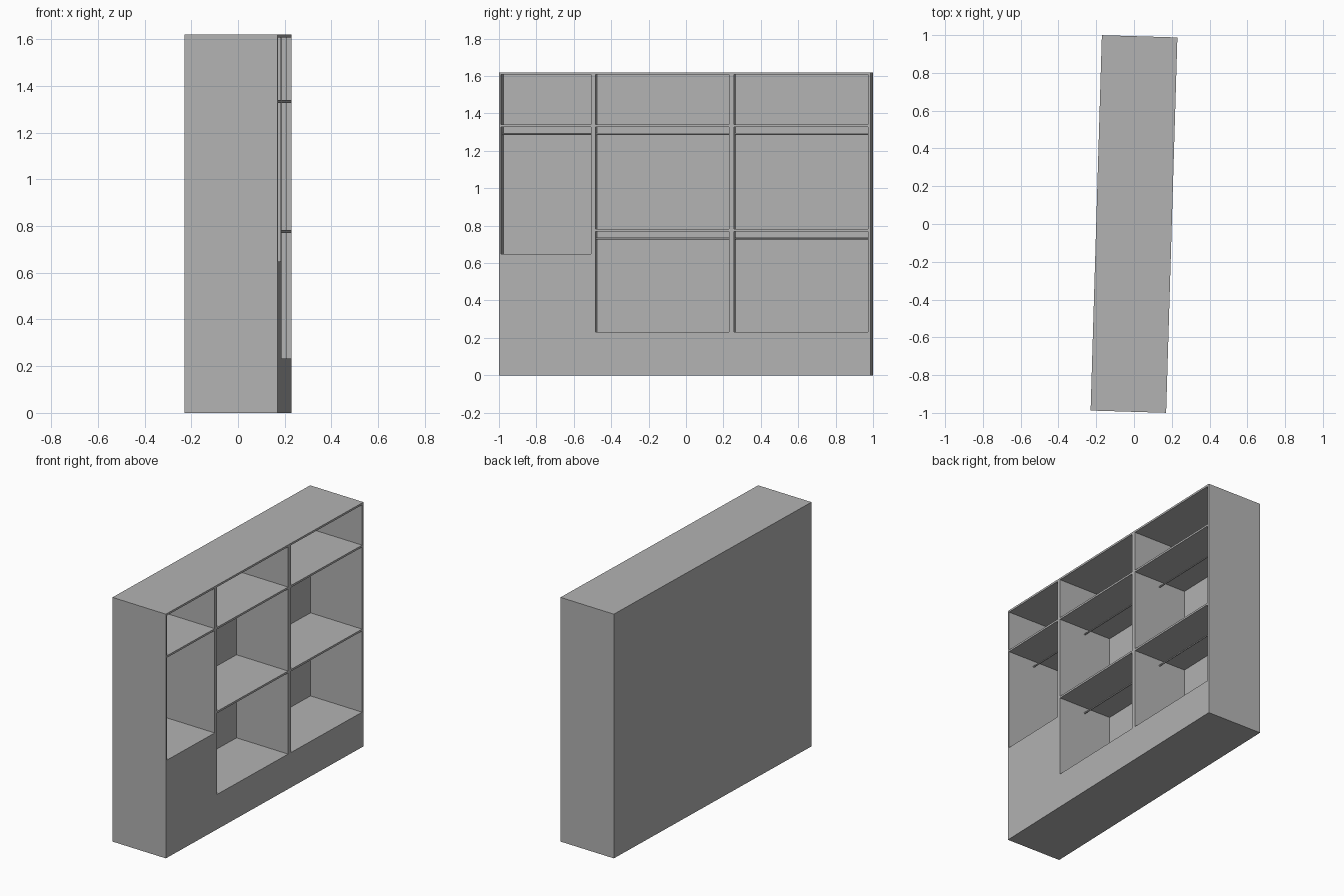
import bpy
import math

if "Cube" in bpy.data.objects:
    bpy.data.objects.remove(bpy.data.objects["Cube"])

TURN = math.radians(-1.72)      # slight turn of the whole cabinet
DEPTH, LENGTH, HEIGHT = 0.40, 1.988, 1.62
FRONT = DEPTH / 2               # open side faces +x
INNER_BACK = -FRONT + 0.013
MID = (FRONT + INNER_BACK) / 2
BOARD = 0.013

grey = bpy.data.materials.new("grey")
grey.diffuse_color = (0.45, 0.45, 0.45, 1)
grey.use_nodes = True
grey.node_tree.nodes["Principled BSDF"].inputs["Base Color"].default_value = grey.diffuse_color


def finish(ob, name):
    ob.name = name
    ob.data.materials.append(grey)
    return ob


def box(name, x, y, z):
    """Box from (min, max) ranges on each axis."""
    bpy.ops.mesh.primitive_cube_add(size=1)
    ob = bpy.context.object
    for v in ob.data.vertices:
        for i, (lo, hi) in enumerate((x, y, z)):
            v.co[i] = lo if v.co[i] < 0 else hi
    return finish(ob, name)


def rail(name, y, z):
    """Thin hanging rail across a niche."""
    bpy.ops.mesh.primitive_cylinder_add(
        vertices=12, radius=0.0055, depth=y[1] - y[0],
        location=(MID, (y[0] + y[1]) / 2, z), rotation=(math.pi / 2, 0, 0))
    bpy.ops.object.transform_apply(location=True, rotation=True, scale=True)
    bpy.ops.object.shade_smooth_by_angle()
    return finish(bpy.context.object, name)


# Columns: side limits, floor height, undersides of the shelves
columns = [
    ((-0.983, -0.502), 0.648, (1.327,)),
    ((-0.478, 0.236), 0.232, (1.327, 0.770)),
    ((0.263, 0.980), 0.232, (1.327, 0.770)),
]

# Carcass with one recess per column
carcass = box("carcass", (-FRONT, FRONT), (-LENGTH / 2, LENGTH / 2), (0, HEIGHT))
parts = [carcass]
for i, (y, floor, shelves) in enumerate(columns, 1):
    cutter = box("recess_cutter", (INNER_BACK, FRONT + 0.1), y, (floor, HEIGHT - BOARD))
    cutter.hide_render = True
    cut = carcass.modifiers.new("recess", "BOOLEAN")
    cut.operation, cut.solver, cut.object = "DIFFERENCE", "EXACT", cutter
    bpy.context.view_layer.objects.active = carcass
    bpy.ops.object.modifier_apply(modifier=cut.name)
    bpy.data.objects.remove(cutter)
    # Shelves, each with a rail below
    for j, z in enumerate(shelves, 1):
        parts.append(box(f"shelf_{i}_{j}", (INNER_BACK, FRONT), y, (z, z + BOARD)))
        parts.append(rail(f"rail_{i}_{j}", y, z - 0.0375))

# Turn the finished cabinet
for ob in parts:
    ob.rotation_euler.z = TURN
